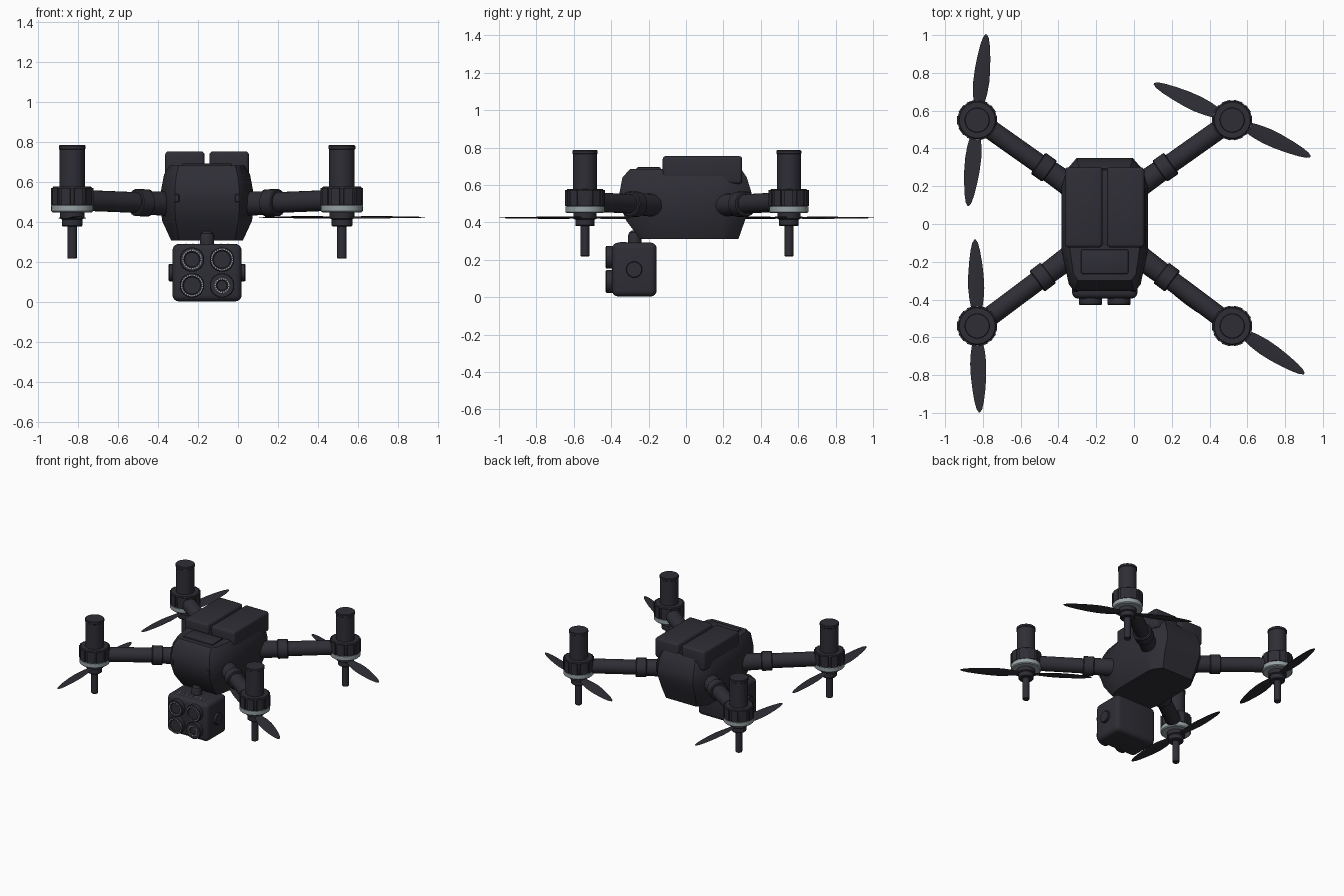
import bpy, bmesh, math
from mathutils import Vector, Matrix

if "Cube" in bpy.data.objects:
    bpy.data.objects.remove(bpy.data.objects["Cube"])

CX = -0.155  # centre line of the airframe


def material(name, rgb):
    m = bpy.data.materials.new(name)
    m.use_nodes = True
    m.diffuse_color = (*rgb, 1)
    b = m.node_tree.nodes["Principled BSDF"]
    b.inputs["Base Color"].default_value = (*rgb, 1)
    b.inputs["Roughness"].default_value = 0.6
    return m


DARK = material("charcoal plastic", (0.028, 0.027, 0.036))
SILVER = material("grey metal", (0.31, 0.36, 0.37))


def finish(name, bm, mat=DARK, matrix=None, angle=35):
    bmesh.ops.recalc_face_normals(bm, faces=bm.faces[:])
    if matrix:
        bm.transform(matrix)
    me = bpy.data.meshes.new(name)
    bm.to_mesh(me)
    bm.free()
    ob = bpy.data.objects.new(name, me)
    bpy.context.collection.objects.link(ob)
    me.materials.append(mat)
    bpy.ops.object.select_all(action='DESELECT')
    ob.select_set(True)
    bpy.context.view_layer.objects.active = ob
    bpy.ops.object.shade_smooth_by_angle(angle=math.radians(angle))
    return ob


def add_box(bm, centre, size, rot=Matrix()):
    m = Matrix.Translation(centre) @ rot @ Matrix.Diagonal((*size, 1))
    bmesh.ops.create_cube(bm, size=1, matrix=m)


def rounded_box(name, centre, size, radius, mat=DARK, seg=3):
    bm = bmesh.new()
    add_box(bm, centre, size)
    bmesh.ops.bevel(bm, geom=bm.edges[:], offset=radius, segments=seg,
                    profile=0.5, affect='EDGES')
    return finish(name, bm, mat)


def lathe(name, profile, matrix, mat=DARK, n=32):
    """Turn (radius, height) points about z into a capped solid."""
    bm = bmesh.new()
    rings = [[bm.verts.new((r * math.cos(2 * math.pi * i / n),
                            r * math.sin(2 * math.pi * i / n), z))
              for i in range(n)] for r, z in profile]
    skin(bm, rings)
    return finish(name, bm, mat, matrix)


def skin(bm, rings):
    n = len(rings[0])
    for a, b in zip(rings, rings[1:]):
        for i in range(n):
            j = (i + 1) % n
            bm.faces.new((a[i], a[j], b[j], b[i]))
    bm.faces.new(rings[0])
    bm.faces.new(rings[-1])


def along(p, q):
    """Matrix placing local z along the line from p to q."""
    d = Vector(q) - Vector(p)
    return Matrix.Translation(p) @ d.to_track_quat('Z', 'Y').to_matrix().to_4x4()


# Fuselage: z, half width, front y, back y, front half width, back half width
levels = [(0.31, 0.18, -0.245, 0.28, 0.165, 0.16),
          (0.41, 0.226, -0.32, 0.315, 0.185, 0.18),
          (0.50, 0.23, -0.355, 0.35, 0.19, 0.185),
          (0.56, 0.23, -0.355, 0.35, 0.19, 0.185),
          (0.64, 0.215, -0.34, 0.325, 0.18, 0.18),
          (0.685, 0.185, -0.30, 0.295, 0.165, 0.165)]
bm = bmesh.new()
rings = []
for z, w, yf, yb, wf, wb in levels:
    half = [(wf * 0.85, yf), (wf, yf + 0.035), (w, -0.13), (w, 0.19),
            (wb * 1.08, yb - 0.06), (wb * 0.8, yb)]
    pts = half + [(-x, y) for x, y in reversed(half)]
    rings.append([bm.verts.new((CX + x, y, z)) for x, y in pts])
skin(bm, rings)
edges = [e for e in bm.edges if len(e.link_faces) == 2
         and e.calc_face_angle(0) > math.radians(20)]
bmesh.ops.bevel(bm, geom=edges, offset=0.012, segments=2, profile=0.5,
                affect='EDGES')
finish("fuselage", bm, angle=32)

# Twin battery packs and the hood step in front of them
for side, name in ((-1, "right_battery"), (1, "left_battery")):
    rounded_box(name, (CX + side * 0.111, 0.088, 0.68), (0.198, 0.425, 0.15), 0.018)
rounded_box("hood_plate", (CX, -0.2, 0.685), (0.25, 0.13, 0.02), 0.008, seg=2)
rounded_box("battery_latch", (CX, 0.088, 0.685), (0.04, 0.40, 0.02), 0.006, seg=2)
for side, name in ((-1, "right_front_sensor"), (1, "left_front_sensor")):
    rounded_box(name, (CX + side * 0.152, -0.352, 0.52), (0.026, 0.016, 0.042), 0.004, seg=1)

# Propeller outline: distance from the hub, half width
BLADE = [(0.02, 0.018), (0.08, 0.027), (0.14, 0.038), (0.20, 0.043), (0.27, 0.041),
         (0.34, 0.034), (0.40, 0.025), (0.44, 0.015), (0.457, 0.004)]


def propeller(name, centre, angle):
    bm = bmesh.new()
    for turn in (0, math.pi):
        rings = []
        rot = Matrix.Rotation(angle + turn, 4, 'Z')
        for r, w in BLADE:
            pitch = math.radians(12 - 18 * r)
            t = 0.004 if r < 0.44 else 0.002
            ring = []
            for u, v in ((-1, 0), (0, t), (1, 0), (0, -t)):
                p = Vector((r, u * w * math.cos(pitch), u * w * math.sin(pitch) + v))
                ring.append(bm.verts.new(rot @ p))
            rings.append(ring)
        skin(bm, rings)
    finish(name, bm, DARK, Matrix.Translation(centre), angle=60)


# Arms, motors and propellers: side, motor y, arm root y, blade angle
corners = [("back_right", -1, 0.55, 0.20, 84), ("back_left", 1, 0.55, 0.20, -25),
           ("front_right", -1, -0.54, -0.17, 91.5), ("front_left", 1, -0.54, -0.17, -33.5)]
for name, s, my, ry, blade in corners:
    mx = CX + s * 0.675
    at = Matrix.Translation((mx, my, 0))
    tip, root = Vector((mx, my, 0.512)), Vector((CX + s * 0.18, ry, 0.492))
    length = (root - tip).length
    m = along(tip, root)
    lathe(name + "_arm", [(0.052, 0), (0.052, length)], m, n=24)
    lathe(name + "_arm_collar", [(0.062, 0.395), (0.068, 0.40), (0.068, 0.465),
                                 (0.062, 0.47)], m, n=24)
    lathe(name + "_arm_socket", [(0.058, 0.465), (0.062, length)], m, n=24)
    # Motor housing with ribs, then the tall cap above it
    lathe(name + "_motor", [(0.098, 0.484), (0.101, 0.49), (0.101, 0.57), (0.095, 0.578),
                            (0.065, 0.578)], at)
    bm = bmesh.new()
    for k in range(10):
        rot = Matrix.Rotation(2 * math.pi * k / 10, 4, 'Z')
        add_box(bm, rot @ Vector((0.095, 0, 0.53)), (0.022, 0.045, 0.085), rot)
    finish(name + "_motor_ribs", bm, DARK, at)
    lathe(name + "_motor_cap", [(0.064, 0.57), (0.064, 0.765), (0.067, 0.768),
                                (0.067, 0.782), (0.063, 0.786), (0.05, 0.786)], at)
    lathe(name + "_motor_ring", [(0.098, 0.450), (0.105, 0.456), (0.105, 0.485),
                                 (0.098, 0.487)], at, SILVER)
    # Hub and shaft below
    lathe(name + "_propeller_hub", [(0.048, 0.38), (0.052, 0.385), (0.052, 0.415),
                                    (0.062, 0.42), (0.062, 0.455)], at)
    lathe(name + "_shaft", [(0.021, 0.218), (0.024, 0.222), (0.024, 0.39)], at, n=20)
    propeller(name + "_propeller", (mx, my, 0.425), math.radians(blade))

# Camera pod hung under the nose
rounded_box("camera_pod", (CX, -0.276, 0.148), (0.346, 0.238, 0.288), 0.032, seg=4)
lathe("camera_mount", [(0.036, 0.28), (0.036, 0.325), (0.030, 0.345), (0.016, 0.356)],
      Matrix.Translation((CX, -0.275, 0)), n=24)
lathe("camera_pivot", [(0.04, -0.192), (0.043, -0.188), (0.043, 0.188), (0.04, 0.192)],
      along((CX, -0.277, 0.148), (CX + 1, -0.277, 0.148)), n=24)

# Four lenses, each with a dashed bezel
lenses = [("upper_right", -0.075, 0.214, 0.048), ("upper_left", 0.075, 0.214, 0.054),
          ("lower_right", -0.075, 0.084, 0.054), ("lower_left", 0.075, 0.084, 0.036)]
for name, dx, z, r in lenses:
    m = along((CX + dx, -0.38, z), (CX + dx, -1.38, z))
    lathe(name + "_lens", [(0.061, 0), (0.061, 0.044), (0.058, 0.048), (r - 0.008, 0.048),
                           (r - 0.012, 0.044)], m)
    bm = bmesh.new()
    count = round(r * 520)
    for k in range(count):
        rot = Matrix.Rotation(2 * math.pi * k / count, 4, 'Z')
        add_box(bm, rot @ Vector((r - 0.002, 0, 0.048)), (0.006, 0.007, 0.004), rot)
    finish(name + "_lens_bezel", bm, SILVER, m)

# Cooling slots on top of the pod
bm = bmesh.new()
for k in range(7):
    add_box(bm, (CX - 0.105 + 0.035 * k, -0.335, 0.292), (0.005, 0.035, 0.004))
finish("camera_vents", bm, SILVER)
